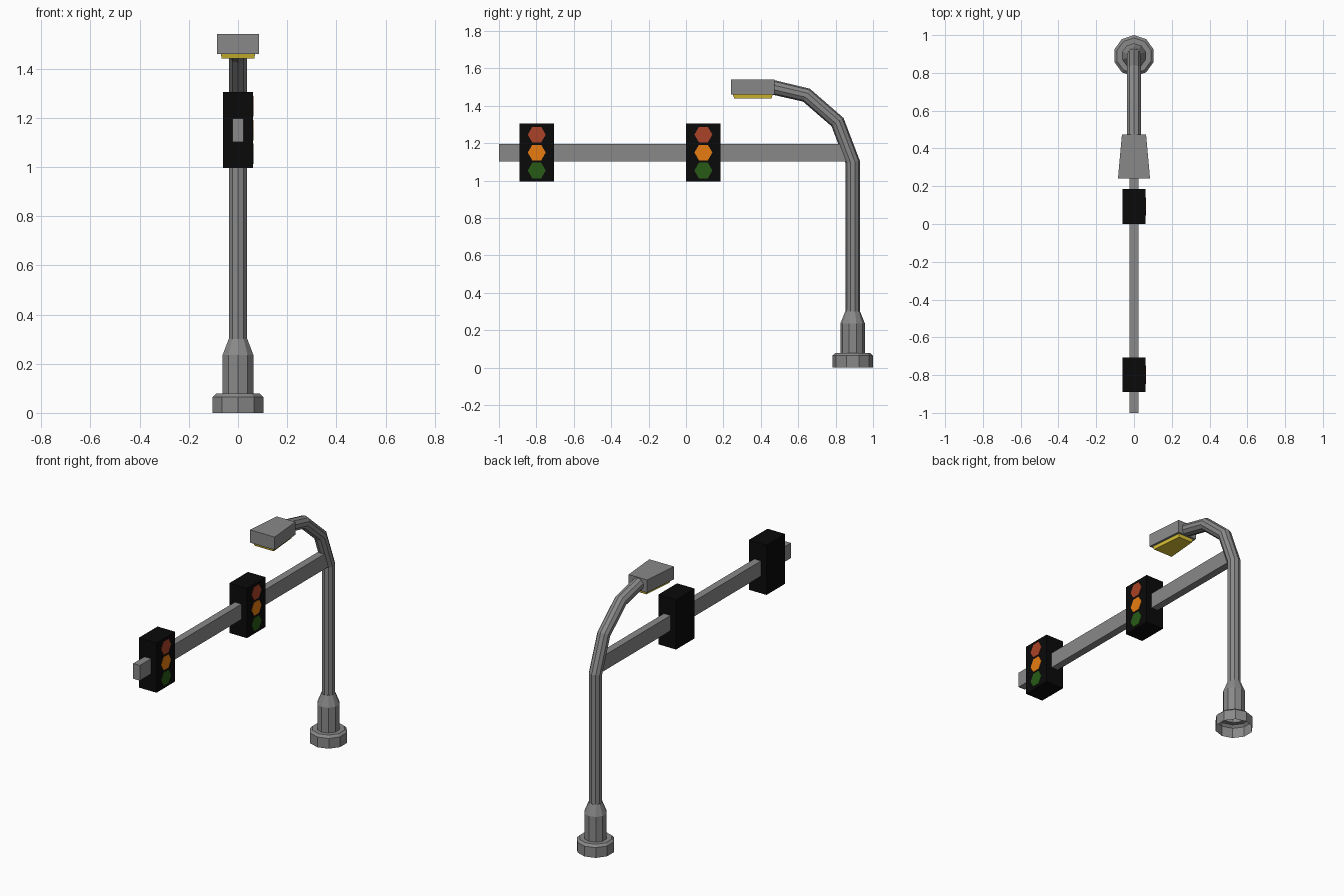
import bpy, bmesh, math
from mathutils import Vector

cube = bpy.data.objects.get("Cube")
if cube:
    bpy.data.objects.remove(cube, do_unlink=True)


def material(name, rgb):
    m = bpy.data.materials.new(name)
    m.use_nodes = True
    m.diffuse_color = (*rgb, 1)
    m.node_tree.nodes["Principled BSDF"].inputs["Base Color"].default_value = (*rgb, 1)
    return m


grey = material("grey metal", (0.25, 0.25, 0.25))
black = material("black housing", (0.003, 0.003, 0.003))
red = material("red light", (0.41, 0.055, 0.02))
orange = material("orange light", (0.87, 0.22, 0.006))
green = material("green light", (0.02, 0.105, 0.008))
yellow = material("yellow lamp", (0.72, 0.55, 0.035))


def finish(bm, name, mat):
    bmesh.ops.recalc_face_normals(bm, faces=bm.faces)
    mesh = bpy.data.meshes.new(name)
    bm.to_mesh(mesh)
    bm.free()
    mesh.materials.append(mat)
    obj = bpy.data.objects.new(name, mesh)
    bpy.context.collection.objects.link(obj)
    return obj


def loft(name, rings, mat, cap_start=True, cap_end=True):
    """Skin a list of point rings that share the same number of points."""
    bm = bmesh.new()
    loops = [[bm.verts.new(p) for p in ring] for ring in rings]
    n = len(loops[0])
    for a, b in zip(loops, loops[1:]):
        for i in range(n):
            j = (i + 1) % n
            bm.faces.new((a[i], a[j], b[j], b[i]))
    if cap_start:
        bm.faces.new(loops[0])
    if cap_end:
        bm.faces.new(loops[-1])
    return finish(bm, name, mat)


def box(name, lo, hi, mat):
    rings = [[(lo[0], lo[1], z), (hi[0], lo[1], z), (hi[0], hi[1], z), (lo[0], hi[1], z)]
             for z in (lo[2], hi[2])]
    return loft(name, rings, mat)


def trapezoid(y0, y1, w0, w1, z):
    return [(-w0, y0, z), (w0, y0, z), (w1, y1, z), (-w1, y1, z)]


POLE_Y, SIDES = 0.891, 10


def ring(centre, radius, tilt=0.0):
    """Ten-sided ring, tilted about x towards the front."""
    axis = Vector((0, math.cos(tilt), math.sin(tilt)))
    return [Vector(centre) + radius * (Vector((1, 0, 0)) * math.sin(a) + axis * math.cos(a))
            for a in (math.tau * i / SIDES for i in range(SIDES))]


# Stepped foot, open underneath
profile = [(0.109, 0), (0.109, 0.064), (0.094, 0.078), (0.066, 0.078),
           (0.066, 0.235), (0.04, 0.30)]
loft("pole_base", [ring((0, POLE_Y, z), r) for r, z in profile], grey, False, False)

# Pole bending forward into the lamp arm: y, z, tilt in degrees
path = [(POLE_Y, 0.30, 0), (POLE_Y, 1.10, 10), (0.81, 1.313, 35),
        (0.644, 1.457, 62), (0.46, 1.50, 80)]
loft("pole_and_arm", [ring((0, y, z), 0.039, math.radians(t)) for y, z, t in path],
     grey, False, True)

# Street lamp head with its glowing panel
loft("lamp_head", [trapezoid(0.24, 0.474, 0.085, 0.064, z) for z in (1.46, 1.54)], grey)
loft("lamp_panel", [trapezoid(0.257, 0.458, 0.066, 0.048, 1.44),
                    trapezoid(0.251, 0.463, 0.070, 0.052, 1.46)], yellow)

# Horizontal beam
box("signal_beam", (-0.023, -1, 1.102), (0.023, POLE_Y - 0.02, 1.197), grey)

# Two traffic signals with hexagonal lights on the +x side
for label, y in (("outer", -0.798), ("inner", 0.093)):
    box(label + "_signal_housing", (-0.061, y - 0.092, 0.995), (0.061, y + 0.092, 1.305), black)
    for colour, z, mat in (("red", 1.246, red), ("orange", 1.15, orange), ("green", 1.054, green)):
        hexagon = [(y + 0.048 * math.cos(a), z + 0.048 * math.sin(a))
                   for a in (math.tau * i / 6 for i in range(6))]
        loft(f"{label}_{colour}_light", [[(x, *p) for p in hexagon] for x in (0.059, 0.063)], mat)
